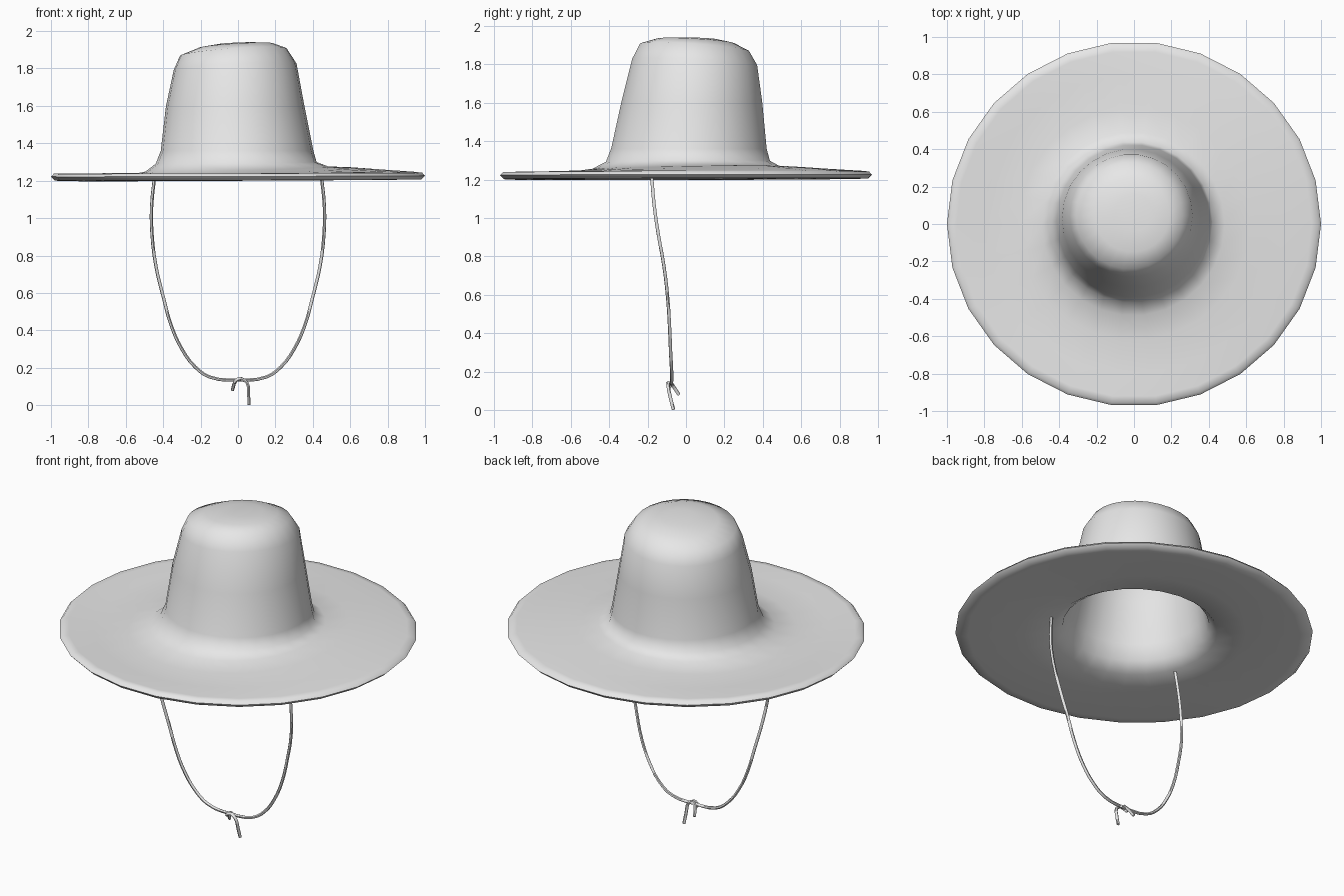
import bpy, bmesh, math
from mathutils import Vector

if "Cube" in bpy.data.objects:
    bpy.data.objects.remove(bpy.data.objects["Cube"], do_unlink=True)

SIDES = 26


def make_material(name, value):
    mat = bpy.data.materials.new(name)
    mat.use_nodes = True
    colour = (value, value, value, 1)
    mat.diffuse_color = colour
    mat.node_tree.nodes["Principled BSDF"].inputs["Base Color"].default_value = colour
    return mat


felt = make_material("grey felt", 0.8)


def finish(obj, angle):
    obj.data.materials.append(felt)
    bpy.ops.object.select_all(action="DESELECT")
    obj.select_set(True)
    bpy.context.view_layer.objects.active = obj
    bpy.ops.object.shade_smooth_by_angle(angle=math.radians(angle))


def ring(bm, radius, cx, cy, z, tilt, wave):
    """Ring of a lopsided lathe: shifted centre, tilted plane, wavy height."""
    verts = []
    for i in range(SIDES):
        a = math.tau * i / SIDES
        x, y = radius * math.cos(a), radius * math.sin(a)
        if radius > 0.9:
            y *= 0.975
        h = z + tilt * (x - y) + wave * math.cos(a - 0.5)
        verts.append(bm.verts.new((cx + x, cy + y, h)))
    return verts


# Hat: one closed profile from the outer top, over the brim, to the inner top
# radius, centre x, centre y, height, tilt, wave
profile = [
    (0.10, 0.00, 0.06, 1.935, 0.04, 0),
    (0.20, -0.01, 0.05, 1.922, 0.06, 0),
    (0.285, -0.025, 0.045, 1.888, 0.07, 0),
    (0.328, -0.015, 0.045, 1.81, 0.05, 0),
    (0.37, -0.015, 0.03, 1.60, 0, 0),
    (0.408, -0.005, 0.015, 1.36, 0, 0),
    (0.43, -0.01, 0.01, 1.295, 0, 0.005),
    (0.49, -0.005, 0.0, 1.262, 0, 0.015),
    (0.62, 0, 0, 1.247, 0, 0.026),
    (0.80, 0, 0, 1.242, 0, 0.018),
    (0.95, 0, 0, 1.242, 0, 0.006),
    (0.985, 0, 0, 1.24, 0, 0.003),
    (1.00, 0, 0, 1.224, 0, 0.003),
    (0.98, 0, 0, 1.204, 0, 0.004),
    (0.93, 0, 0, 1.202, 0, 0.005),
    (0.62, 0, 0, 1.212, 0, 0.015),
    (0.46, 0, 0, 1.225, 0, 0.01),
    (0.405, -0.005, 0.01, 1.27, 0, 0),
    (0.38, -0.005, 0.015, 1.36, 0, 0),
    (0.34, -0.015, 0.03, 1.60, 0, 0),
    (0.30, -0.015, 0.045, 1.80, 0.05, 0),
    (0.25, -0.025, 0.045, 1.865, 0.07, 0),
    (0.10, 0, 0.06, 1.905, 0.04, 0),
]
bm = bmesh.new()
rings = [ring(bm, *row) for row in profile]
for upper, lower in zip(rings, rings[1:]):
    for i in range(SIDES):
        j = (i + 1) % SIDES
        bm.faces.new((upper[i], lower[i], lower[j], upper[j]))
bm.faces.new(rings[0])
bm.faces.new(reversed(rings[-1]))
bmesh.ops.recalc_face_normals(bm, faces=bm.faces)
mesh = bpy.data.meshes.new("hat")
bm.to_mesh(mesh)
bm.free()
hat = bpy.data.objects.new("hat", mesh)
bpy.context.collection.objects.link(hat)
finish(hat, 80)


# Cords: thin round tubes along paths
def tube(name, points, radius=0.009):
    curve = bpy.data.curves.new(name, "CURVE")
    curve.dimensions = "3D"
    curve.bevel_depth = radius
    curve.bevel_resolution = 1
    curve.use_fill_caps = True
    curve.resolution_u = 3
    spline = curve.splines.new("BEZIER")
    spline.bezier_points.add(len(points) - 1)
    for p, co in zip(spline.bezier_points, points):
        p.co = co
        p.handle_left_type = p.handle_right_type = "AUTO"
    obj = bpy.data.objects.new(name, curve)
    bpy.context.collection.objects.link(obj)
    bpy.ops.object.select_all(action="DESELECT")
    obj.select_set(True)
    bpy.context.view_layer.objects.active = obj
    bpy.ops.object.convert(target="MESH")
    finish(bpy.context.object, 60)


# Chin cord, mirrored about the middle
half = [
    (0.445, -0.18, 1.23), (0.462, -0.165, 1.06), (0.46, -0.145, 0.92),
    (0.44, -0.115, 0.75), (0.40, -0.095, 0.58), (0.355, -0.085, 0.42),
    (0.30, -0.08, 0.30), (0.23, -0.075, 0.205), (0.15, -0.075, 0.15),
]
other = [(-x, y, z) for x, y, z in reversed(half)]
tube("chin_cord", half + [(0, -0.08, 0.135)] + other)

# Knot and its two loose ends
tube("cord_knot", [(-0.02, -0.08, 0.12), (0, -0.095, 0.14), (0.02, -0.085, 0.14),
                   (0.035, -0.07, 0.13)])
tube("long_cord_end", [(0.02, -0.09, 0.14), (0.048, -0.092, 0.12),
                       (0.056, -0.08, 0.06), (0.06, -0.065, 0.002)])
tube("short_cord_end", [(0.01, -0.08, 0.145), (-0.012, -0.07, 0.13),
                        (-0.03, -0.037, 0.08)])
